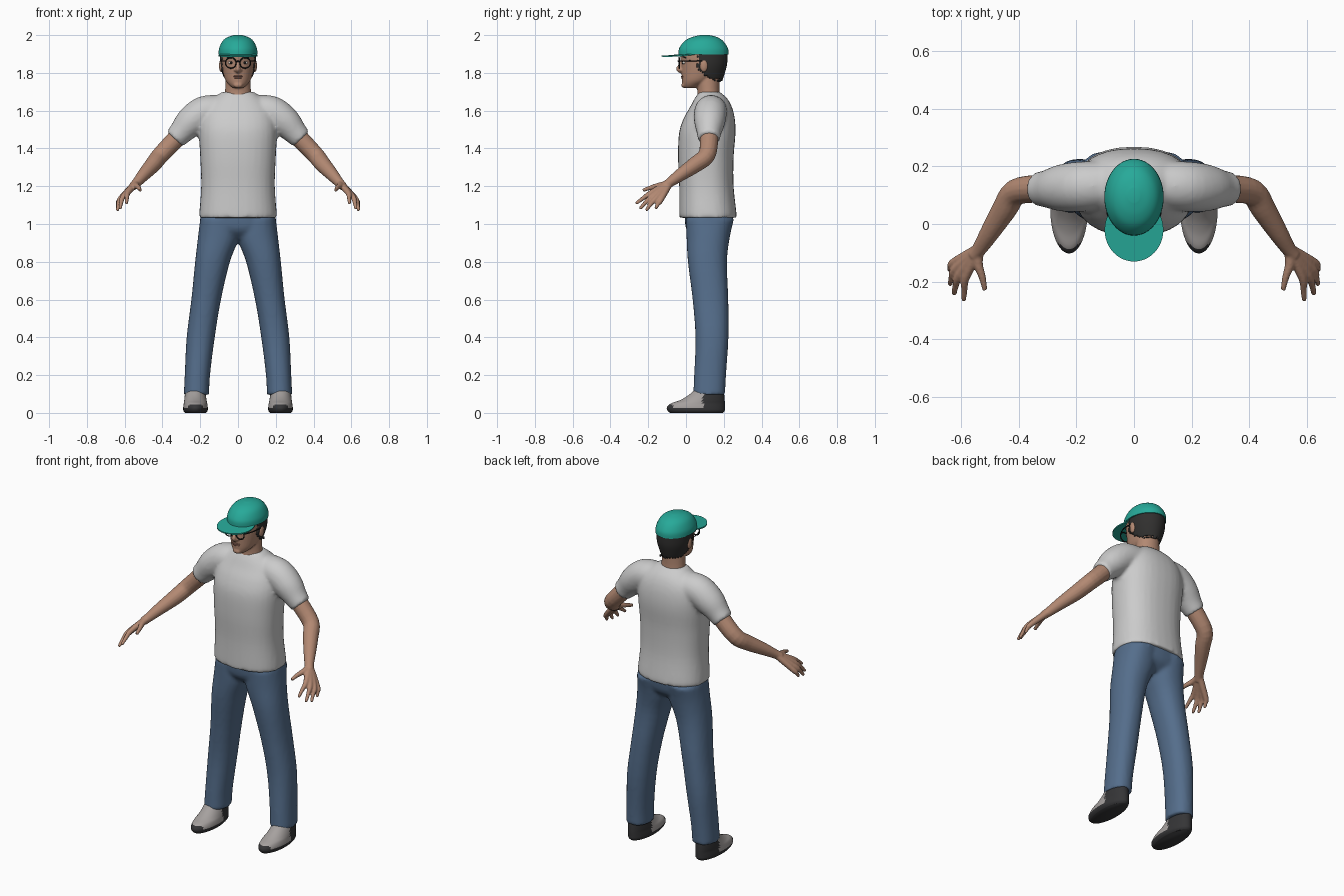
import bpy, bmesh, math, random
from mathutils import Vector, Matrix

random.seed(4)
if "Cube" in bpy.data.objects:
    bpy.data.objects.remove(bpy.data.objects["Cube"])


def material(name, rgb):
    m = bpy.data.materials.new(name)
    m.use_nodes = True
    m.diffuse_color = (*rgb, 1)
    node = next(n for n in m.node_tree.nodes if n.type == 'BSDF_PRINCIPLED')
    node.inputs["Base Color"].default_value = (*rgb, 1)
    return m


SHIRT = material("shirt_grey", (.6, .6, .6))
DENIM = material("denim_blue", (.09, .155, .26))
SKIN = material("skin", (.45, .25, .17))
LIPS = material("lip_brown", (.34, .16, .12))
HAIR = material("hair_black", (.03, .029, .028))
TEAL = material("cap_teal", (.02, .4, .32))
SHOE = material("shoe_grey", (.38, .355, .345))
SOLE = material("sole_black", (.035, .035, .037))
FRAME = material("frame_black", (.012, .012, .012))
WHITE = material("eye_white", (.65, .62, .58))


# --- helpers ---
def refine(rows, k=4):
    """Catmull-Rom smoothing of a list of number rows."""
    p = [rows[0], *rows, rows[-1]]
    out = []
    for a, b, c, d in zip(p, p[1:], p[2:], p[3:]):
        for i in range(k):
            t = i / k
            out.append([.5 * (2*w + (x-v)*t + (2*v - 5*w + 4*x - y)*t*t + (3*w - v - 3*x + y)*t**3)
                        for v, w, x, y in zip(a, b, c, d)])
    return out + [list(rows[-1])]


def skin_rings(bm, rings):
    """Bridge a list of point rings and close both ends."""
    vs = [[bm.verts.new(p) for p in ring] for ring in rings]
    n = len(vs[0])
    for a, b in zip(vs, vs[1:]):
        for i in range(n):
            j = (i + 1) % n
            bm.faces.new((a[i], a[j], b[j], b[i]))
    bm.faces.new(vs[0][::-1])
    bm.faces.new(vs[-1])


def loft(bm, rows, s=1, p=1, n=32, k=4):
    """Stack of level rings; each row is z, x0, x1, y0, y1."""
    def power(v):
        return math.copysign(abs(v) ** p, v)
    rings = []
    for z, x0, x1, y0, y1 in refine(rows, k):
        ring = []
        for i in range(n):
            a = math.tau * i / n
            ring.append((s * ((x0+x1) + (x1-x0) * power(math.cos(a))) / 2,
                         ((y0+y1) + (y1-y0) * power(math.sin(a))) / 2, z))
        rings.append(ring)
    skin_rings(bm, rings)


def centred(rows):
    return [(z, -w, w, y0, y1) for z, w, y0, y1 in rows]


def tube(bm, rows, s=1, n=16, k=4):
    """Round limb along a path; each row is x, y, z, radius."""
    pts = refine(rows, k)
    pos = [Vector((s * q[0], q[1], q[2])) for q in pts]
    rings = []
    for i, q in enumerate(pts):
        t = (pos[min(i+1, len(pos)-1)] - pos[max(i-1, 0)]).normalized()
        u = t.cross(Vector((0, 1, 0))).normalized()
        v = t.cross(u)
        rings.append([pos[i] + q[3] * (u * math.cos(math.tau*j/n) + v * math.sin(math.tau*j/n))
                      for j in range(n)])
    skin_rings(bm, rings)


def ball(bm, centre, radii):
    bmesh.ops.create_uvsphere(bm, u_segments=20, v_segments=12, radius=1,
                              matrix=Matrix.Translation(centre) @ Matrix.Diagonal((*radii, 1)))


def finish(name, bm, *mats, voxel=0, smooth=4, rule=None):
    bmesh.ops.recalc_face_normals(bm, faces=bm.faces[:])
    if rule:
        for f in bm.faces:
            f.material_index = rule(f.calc_center_median())
    me = bpy.data.meshes.new(name)
    bm.to_mesh(me)
    bm.free()
    for m in mats:
        me.materials.append(m)
    me.shade_smooth()
    me.set_sharp_from_angle(angle=math.radians(50))
    ob = bpy.data.objects.new(name, me)
    bpy.context.scene.collection.objects.link(ob)
    if voxel:
        mod = ob.modifiers.new("blend", 'REMESH')
        mod.mode = 'VOXEL'
        mod.voxel_size = voxel
        mod.use_smooth_shade = True
        soft = ob.modifiers.new("soften", 'SMOOTH')
        soft.factor = .5
        soft.iterations = smooth
    return ob


SIDES = (("left", 1), ("right", -1))

# --- shirt: torso blended with both sleeves ---
bm = bmesh.new()
loft(bm, centred([(1.033, .206, -.034, .267), (1.06, .205, -.036, .267), (1.2, .195, -.036, .252),
                  (1.35, .2, -.042, .252), (1.48, .207, -.037, .262), (1.56, .2, -.012, .258),
                  (1.62, .175, .022, .243), (1.665, .13, .046, .218), (1.7, .084, .07, .178)]), p=.85)
for _, s in SIDES:
    tube(bm, [(.1, .135, 1.6, .083), (.18, .13, 1.59, .087), (.25, .125, 1.54, .082),
              (.3, .122, 1.487, .066), (.335, .122, 1.45, .058)], s, n=24)
finish("shirt", bm, SHIRT, voxel=.011)

# --- jeans: hips blended with both legs ---
bm = bmesh.new()
loft(bm, centred([(.92, .14, .05, .19), (.97, .198, .002, .238), (1.05, .198, -.008, .252)]), p=.9)
for _, s in SIDES:
    loft(bm, [(.095, .153, .287, .038, .207), (.2, .148, .282, .043, .212), (.4, .123, .272, .05, .225),
              (.6, .09, .247, .035, .224), (.8, .043, .227, .01, .217), (.93, -.005, .212, .003, .232),
              (1.03, 0, .2, 0, .255)], s, p=.9)
finish("jeans", bm, DENIM, voxel=.011)

# --- shoes with dark sole and heel ---
for side, s in SIDES:
    bm = bmesh.new()
    loft(bm, [(0, .17, .28, -.085, .195), (.012, .161, .289, -.098, .205), (.03, .16, .29, -.101, .206),
              (.05, .163, .287, -.08, .206), (.066, .166, .285, -.035, .205), (.09, .17, .282, .008, .203),
              (.125, .175, .278, .05, .198)], s, n=48)
    finish(side + "_shoe", bm, SHOE, SOLE,
           rule=lambda c: int(c.z < .026 or c.y > .09 or (c.z < .045 and c.y < -.07)))

# --- arms and hands ---
FINGERS = {  # knuckle, middle joint, tip
    "index": ((.583, -.183, 1.166), (.588, -.225, 1.138), (.59, -.26, 1.112)),
    "middle": ((.604, -.175, 1.151), (.618, -.213, 1.115), (.623, -.24, 1.085)),
    "ring": ((.619, -.157, 1.138), (.632, -.187, 1.105), (.637, -.207, 1.077)),
    "little": ((.624, -.133, 1.128), (.635, -.148, 1.106), (.639, -.158, 1.088)),
}
WRIST = (.535, -.085, 1.22)
for side, s in SIDES:
    bm = bmesh.new()
    tube(bm, [(.27, .125, 1.52, .05), (.325, .123, 1.455, .049), (.41, .11, 1.365, .046),
              (.45, .05, 1.315, .043), (.5, -.03, 1.26, .034), (*WRIST, .026), (.555, -.11, 1.2, .024)], s)
    for knuckle, joint, tip in FINGERS.values():
        tube(bm, [(*WRIST, .02), (*knuckle, .0155), (*joint, .0115), (*tip, .009)], s, n=12)
        ball(bm, (s * tip[0], tip[1], tip[2]), (.009,) * 3)
    tube(bm, [(.54, -.095, 1.212, .02), (.54, -.14, 1.203, .017), (.526, -.185, 1.193, .0125),
              (.517, -.228, 1.178, .009)], s, n=12)
    finish(side + "_arm", bm, SKIN, voxel=.005, smooth=3)

# --- head, neck, nose and ears ---
bm = bmesh.new()
loft(bm, centred([(1.72, .028, -.01, .06), (1.735, .046, -.018, .09), (1.76, .066, -.021, .14),
                  (1.8, .079, -.023, .185), (1.85, .087, -.025, .205), (1.9, .088, -.03, .21),
                  (1.95, .075, 0, .19), (1.98, .04, .05, .14)]))
loft(bm, centred([(1.64, .078, .052, .19), (1.7, .069, .06, .178), (1.78, .064, .05, .178)]))
tube(bm, [(0, -.018, 1.865, .009), (0, -.033, 1.835, .011), (0, -.04, 1.82, .013), (0, -.025, 1.808, .012)])
ball(bm, (0, -.013, 1.735), (.024, .012, .014))
for _, s in SIDES:
    ball(bm, (s * .013, -.025, 1.815), (.009, .011, .008))
    ball(bm, (s * .09, .095, 1.838), (.011, .021, .034))
finish("head", bm, SKIN, voxel=.005, smooth=3)

# --- lips ---
bm = bmesh.new()
for z, w in ((1.782, .027), (1.774, .022)):
    ball(bm, (0, -.017, z), (w, .01, .005))
finish("lips", bm, LIPS)

# --- eyes, brows ---
for side, s in SIDES:
    bm = bmesh.new()
    ball(bm, (s * .036, -.008, 1.854), (.015, .012, .008))
    finish(side + "_eye", bm, WHITE)
    bm = bmesh.new()
    ball(bm, (s * .036, -.018, 1.854), (.006, .004, .007))
    finish(side + "_pupil", bm, FRAME)
    bm = bmesh.new()
    tube(bm, [(.016, -.022, 1.88, .004), (.037, -.015, 1.886, .005), (.058, 0, 1.88, .003)], s, n=8)
    finish(side + "_eyebrow", bm, HAIR)

# --- round glasses ---
bm = bmesh.new()
for _, s in SIDES:
    ring = [(.038 + .028 * math.cos(a), -.036, 1.853 + .028 * math.sin(a), .0035)
            for a in (math.tau * i / 24 for i in range(25))]
    tube(bm, ring, s, n=8, k=1)
    tube(bm, [(.066, -.035, 1.862, .003), (.09, .02, 1.864, .003), (.093, .1, 1.862, .003)], s, n=8)
tube(bm, [(-.012, -.037, 1.858, .003), (0, -.042, 1.862, .003), (.012, -.037, 1.858, .003)], n=8)
finish("glasses", bm, FRAME)

# --- hair: shell trimmed to a ragged hairline ---
bm = bmesh.new()
loft(bm, centred([(1.752, .066, 0, .19), (1.8, .084, -.015, .206), (1.85, .094, -.015, .218),
                  (1.915, .096, -.015, .22)]), n=64, k=7)


def bare(f):
    c = f.calc_center_median()
    line = .058 + max(0, 1.82 - c.z) * 1.4 + random.uniform(-.008, .008)
    return len(f.verts) > 4 or c.y < line or c.z < 1.757 + random.uniform(0, .012)


bmesh.ops.delete(bm, geom=[f for f in bm.faces if bare(f)], context='FACES')
hair = finish("hair", bm, HAIR)
shell = hair.modifiers.new("thickness", 'SOLIDIFY')
shell.thickness = .012
shell.offset = -1

# --- cap crown and brim ---
bm = bmesh.new()
loft(bm, centred([(1.897, .103, -.04, .226), (1.93, .1, -.036, .222), (1.968, .082, -.008, .197),
                  (1.989, .056, .03, .165), (2, .02, .075, .125)]), n=48, k=6)
finish("cap_crown", bm, TEAL)
bm = bmesh.new()
loft(bm, centred([(1.896, .102, -.13, .09), (1.903, .102, -.13, .09)]), n=48, k=1)
for v in bm.verts:
    v.co.z += .08 * v.co.y - .6 * v.co.x ** 2
finish("cap_brim", bm, TEAL)
